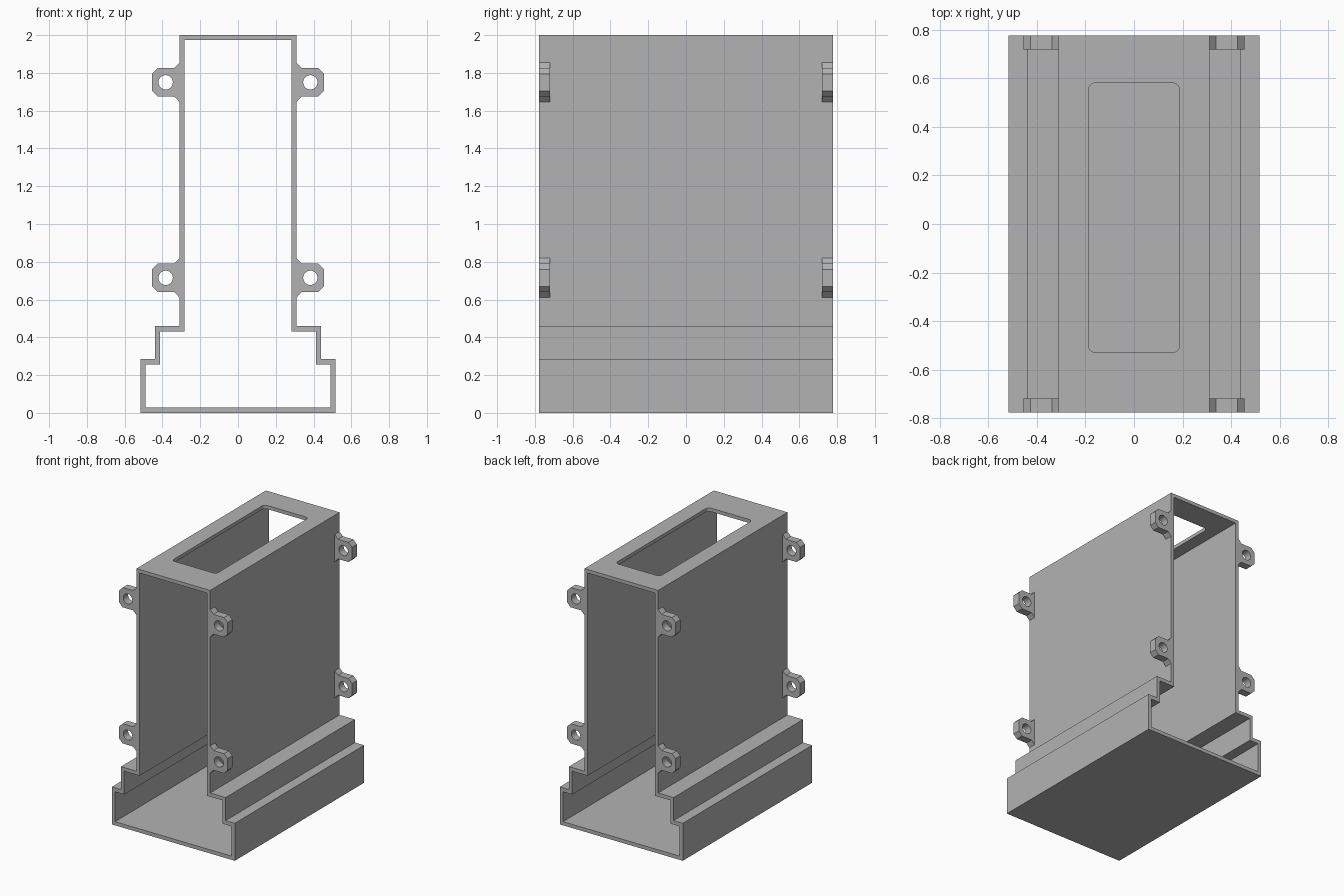
import bpy, bmesh
from math import sin, cos, pi
from mathutils import Vector

cube = bpy.data.objects.get("Cube")
if cube:
    bpy.data.objects.remove(cube, do_unlink=True)

HALF_DEPTH = 0.777
LUG_DEPTH = 0.058

grey = bpy.data.materials.new("plain grey")
grey.use_nodes = True
colour = (0.45, 0.45, 0.45, 1)
grey.diffuse_color = colour
grey.node_tree.nodes["Principled BSDF"].inputs["Base Color"].default_value = colour


def extrude_outline(name, loops, along):
    """Fill closed 3D loops (the later ones are holes) and extrude the result."""
    bm = bmesh.new()
    edges = []
    for loop in loops:
        verts = [bm.verts.new(p) for p in loop]
        edges += [bm.edges.new((a, b)) for a, b in zip(verts, verts[1:] + verts[:1])]
    bmesh.ops.triangle_fill(bm, edges=edges, use_beauty=True)
    grown = bmesh.ops.extrude_face_region(bm, geom=bm.faces[:], use_keep_orig=True)
    moved = [g for g in grown["geom"] if isinstance(g, bmesh.types.BMVert)]
    bmesh.ops.translate(bm, verts=moved, vec=along)
    bmesh.ops.recalc_face_normals(bm, faces=bm.faces[:])
    mesh = bpy.data.meshes.new(name)
    bm.to_mesh(mesh)
    bm.free()
    mesh.materials.append(grey)
    obj = bpy.data.objects.new(name, mesh)
    bpy.context.collection.objects.link(obj)
    return obj


def arc(cx, cy, r, start, end, steps):
    return [(cx + r * cos(start + (end - start) * i / steps),
             cy + r * sin(start + (end - start) * i / steps)) for i in range(steps + 1)]


def mirrored(half):
    return half + [(-x, z) for x, z in reversed(half)]


# Stepped open-ended housing
outer = mirrored([(0.517, 0), (0.517, 0.285), (0.44, 0.285),
                  (0.44, 0.46), (0.31, 0.46), (0.31, 2)])
inner = mirrored([(0.49, 0.028), (0.49, 0.255), (0.413, 0.255),
                  (0.413, 0.432), (0.283, 0.432), (0.283, 1.973)])
housing = extrude_outline(
    "housing", [[(x, -HALF_DEPTH, z) for x, z in loop] for loop in (outer, inner)],
    Vector((0, 2 * HALF_DEPTH, 0)))

# Rounded window through the top wall
wx, y0, y1, r = 0.187, -0.53, 0.582, 0.03
window = []
for i, (cx, cy) in enumerate([(wx - r, y1 - r), (r - wx, y1 - r),
                              (r - wx, y0 + r), (wx - r, y0 + r)]):
    window += arc(cx, cy, r, i * pi / 2, (i + 1) * pi / 2, 6)
cutter = extrude_outline("window_cutter", [[(x, y, 1.9) for x, y in window]],
                         Vector((0, 0, 0.2)))
cutter.hide_render = True
cut = housing.modifiers.new("window", "BOOLEAN")
cut.operation = "DIFFERENCE"
cut.solver = "EXACT"
cut.object = cutter
bpy.context.view_layer.objects.active = housing
bpy.ops.object.modifier_apply(modifier=cut.name)
bpy.data.objects.remove(cutter, do_unlink=True)

# Chamfered screw lugs with flared roots, four on each side
upper = [(0.456, 0.045), (0.426, 0.075), (0.338, 0.075), (0.31, 0.104)]
lug_outline = upper + [(x, -z) for x, z in reversed(upper)]
hole = arc(0.383, 0, 0.038, 0, 2 * pi, 32)[:-1]
for side, sx in (("left", 1), ("right", -1)):
    for end, y in (("front", -HALF_DEPTH), ("back", HALF_DEPTH - LUG_DEPTH)):
        for level, z in (("lower", 0.715), ("upper", 1.75)):
            lug = extrude_outline(
                f"{level}_{end}_{side}_lug",
                [[(sx * px, y, z + pz) for px, pz in loop] for loop in (lug_outline, hole)],
                Vector((0, LUG_DEPTH, 0)))
            lug.select_set(True)

# Smooth curved walls, keep the corners sharp
housing.select_set(True)
bpy.ops.object.shade_smooth_by_angle(angle=pi / 7)
